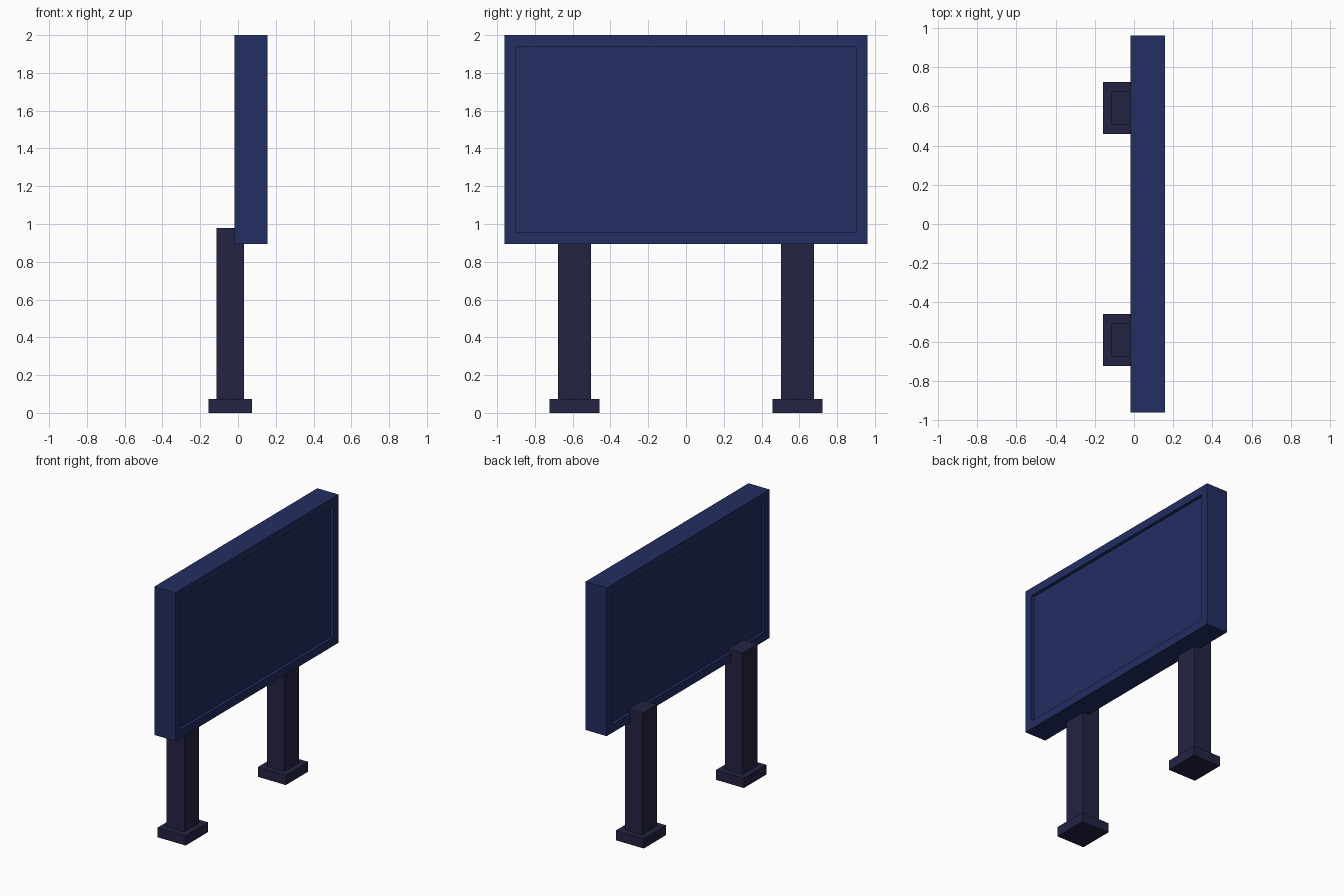
import bpy, bmesh
from mathutils import Vector

if "Cube" in bpy.data.objects:
    bpy.data.objects.remove(bpy.data.objects["Cube"])


def material(name, rgb):
    m = bpy.data.materials.new(name)
    m.diffuse_color = (*rgb, 1.0)
    m.use_nodes = True
    m.node_tree.nodes["Principled BSDF"].inputs["Base Color"].default_value = m.diffuse_color
    return m


navy = material("navy_blue", (0.0168, 0.0273, 0.1221))
dark = material("dark_violet", (0.0174, 0.0168, 0.0560))


def box(name, lo, hi, mat, recess=None):
    """Box between two corners; recess = (border, depth) sinks a panel in both x faces."""
    lo, hi = Vector(lo), Vector(hi)
    bm = bmesh.new()
    bmesh.ops.create_cube(bm, size=1.0)
    for v in bm.verts:
        v.co = Vector(((lo[i] + hi[i]) / 2 + v.co[i] * (hi[i] - lo[i])) for i in range(3))
    if recess:
        border, depth = recess
        for face in [f for f in bm.faces if abs(f.normal.x) > 0.9]:
            n = face.normal.copy()
            bmesh.ops.inset_region(bm, faces=[face], thickness=border)
            # duplicate the inner face inward, leaving square walls
            ext = bmesh.ops.extrude_discrete_faces(bm, faces=[face])
            for f in ext["faces"]:
                bmesh.ops.translate(bm, verts=f.verts[:], vec=-n * depth)
    bmesh.ops.recalc_face_normals(bm, faces=bm.faces[:])
    me = bpy.data.meshes.new(name)
    bm.to_mesh(me)
    bm.free()
    me.materials.append(mat)
    ob = bpy.data.objects.new(name, me)
    bpy.context.collection.objects.link(ob)
    return ob


# Display board with a sunken panel on each side
box("board", (-0.018, -0.962, 0.893), (0.157, 0.962, 2.0), navy, recess=(0.086, 0.023))

# Two posts, each on a square foot
for side, y in (("left", -0.591), ("right", 0.591)):
    box(side + "_post", (-0.114, y - 0.087, 0.073), (0.031, y + 0.087, 0.98), dark)
    box(side + "_foot", (-0.157, y - 0.132, 0.0), (0.074, y + 0.132, 0.073), dark)
